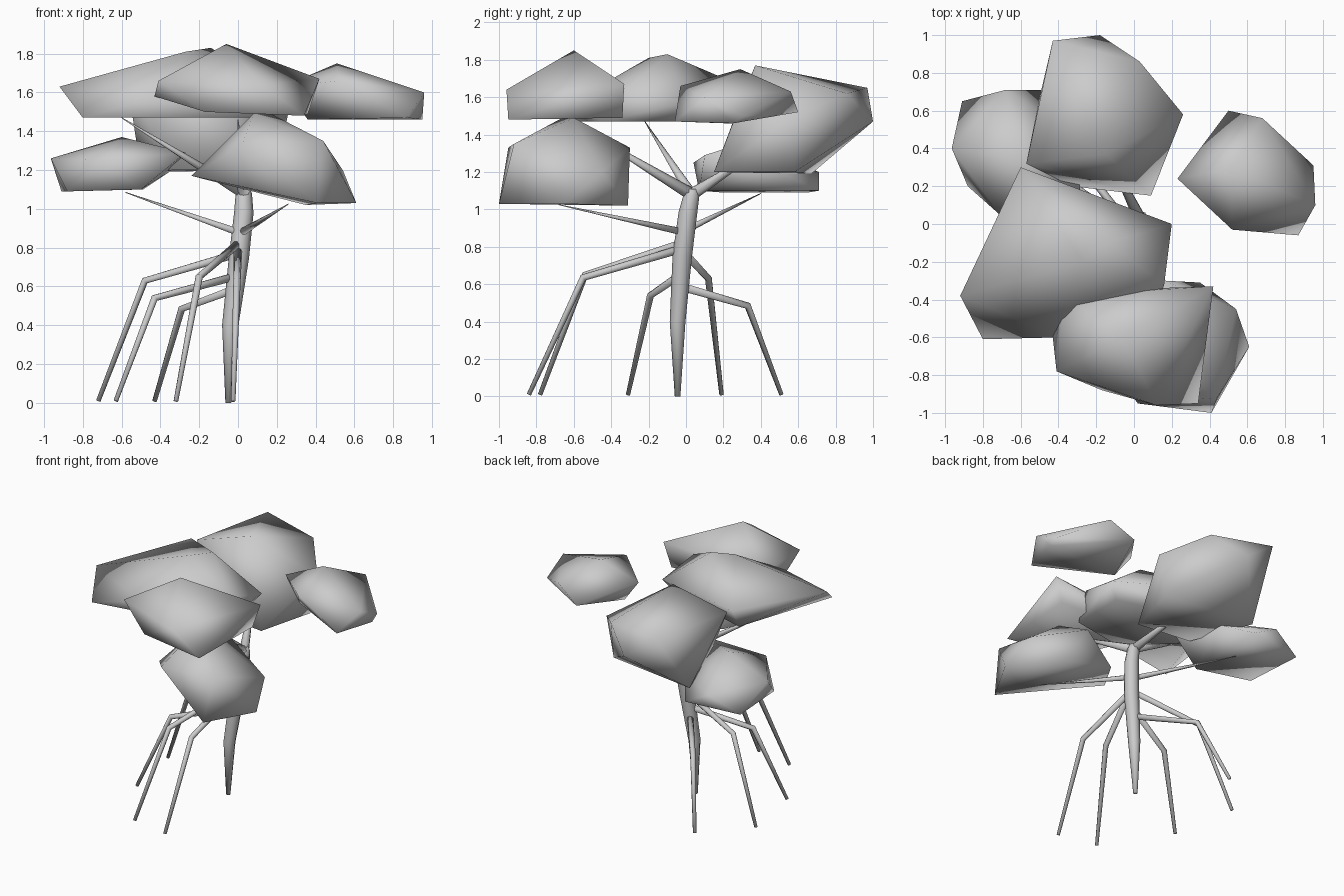
import bpy, bmesh
from mathutils import Vector


def finish(name, bm):
    bmesh.ops.recalc_face_normals(bm, faces=bm.faces[:])
    mesh = bpy.data.meshes.new(name)
    bm.to_mesh(mesh)
    bm.free()
    for p in mesh.polygons:
        p.use_smooth = True
    obj = bpy.data.objects.new(name, mesh)
    bpy.context.collection.objects.link(obj)
    return obj


def limb(name, path, radii, sides=8):
    """Tapered tube through the path points, mitred at the bends."""
    pts = [Vector(p) for p in path]
    bm = bmesh.new()
    rings = []
    for i, (p, r) in enumerate(zip(pts, radii)):
        a = (p - pts[i - 1]).normalized() if i > 0 else Vector()
        b = (pts[i + 1] - p).normalized() if i < len(pts) - 1 else Vector()
        rot = Vector((0, 0, 1)).rotation_difference((a + b).normalized())
        ring = bmesh.ops.create_circle(bm, segments=sides, radius=r)["verts"]
        for v in ring:
            v.co = p + rot @ v.co
        rings.append(ring)
    for lo, hi in zip(rings, rings[1:]):
        for k in range(sides):
            n = (k + 1) % sides
            bm.faces.new((lo[k], lo[n], hi[n], hi[k]))
    bm.faces.new(rings[0])
    bm.faces.new(rings[-1])
    return finish(name, bm)


def clump(name, *corners):
    """Faceted leaf mass: convex hull of a few corners."""
    bm = bmesh.new()
    for c in corners:
        bm.verts.new(c)
    bmesh.ops.convex_hull(bm, input=bm.verts[:])
    loose = [v for v in bm.verts if not v.link_faces]
    bmesh.ops.delete(bm, geom=loose, context='VERTS')
    return finish(name, bm)


# Trunk
limb("trunk",
     [(-0.05, -0.045, 0.0), (-0.04, -0.045, 0.4), (0.005, -0.02, 0.75),
      (0.03, 0.01, 0.98), (0.03, 0.03, 1.08), (0.03, 0.03, 1.11)],
     [0.015, 0.042, 0.052, 0.05, 0.042, 0.03])

# Stilt roots: start, knee, foot
roots = [
    [(0, -0.01, 0.77), (-0.48, 0.12, 0.63), (-0.72, 0.19, 0.01)],
    [(-0.02, -0.03, 0.65), (-0.43, -0.19, 0.54), (-0.63, -0.31, 0.01)],
    [(-0.02, -0.02, 0.585), (-0.29, 0.33, 0.485), (-0.43, 0.51, 0.01)],
    [(0, -0.02, 0.82), (-0.20, -0.54, 0.65), (-0.32, -0.78, 0.01)],
    [(0, -0.02, 0.79), (-0.005, -0.55, 0.635), (-0.025, -0.84, 0.01)],
]
for i, path in enumerate(roots):
    limb(f"stilt_root_{i + 1}", path, [0.022, 0.019, 0.012])

# Branches tapering to a point: start, tip, base radius
branches = [
    ((0, -0.02, 0.88), (-0.58, 0.40, 1.085), 0.02),
    ((0.02, -0.02, 0.88), (0.26, -0.68, 1.025), 0.02),
    ((0.03, 0.03, 1.08), (-0.60, -0.22, 1.47), 0.03),
    ((0.03, 0.03, 1.08), (0.0, -0.60, 1.46), 0.034),
    ((0.03, 0.03, 1.08), (-0.20, 0.50, 1.38), 0.034),
]
for i, (a, b, r) in enumerate(branches):
    limb(f"branch_{i + 1}", [a, b], [r, 0.002])

# Leaf clumps
clump("leaves_low_left",
      (-0.965, 0.40, 1.26), (-0.91, 0.65, 1.09), (-0.60, 0.35, 1.37),
      (-0.68, 0.71, 1.20), (-0.49, 0.71, 1.10), (-0.70, 0.04, 1.25),
      (-0.88, 0.20, 1.09), (-0.50, 0.07, 1.10), (-0.27, 0.10, 1.29),
      (-0.34, 0.50, 1.20))
clump("leaves_back",
      (-0.57, 0.32, 1.65), (-0.43, 0.97, 1.65), (-0.18, 1.00, 1.47),
      (0.03, 0.86, 1.62), (0.26, 0.58, 1.50), (0.09, 0.15, 1.20),
      (-0.15, 0.37, 1.77), (-0.33, 0.20, 1.20), (-0.50, 0.67, 1.19),
      (0.20, 0.58, 1.20))
clump("leaves_right",
      (0.23, 0.24, 1.63), (0.51, 0.29, 1.75), (0.50, 0.60, 1.52),
      (0.68, 0.56, 1.63), (0.95, 0.31, 1.50), (0.96, 0.10, 1.60),
      (0.87, -0.06, 1.47), (0.52, -0.03, 1.66), (0.36, 0.22, 1.46),
      (0.95, 0.25, 1.46))
clump("leaves_top_left",
      (-0.92, -0.38, 1.63), (-0.80, -0.61, 1.47), (-0.40, -0.60, 1.58),
      (0.16, -0.32, 1.65), (0.20, 0.00, 1.57), (-0.60, 0.30, 1.66),
      (-0.14, -0.10, 1.83), (-0.55, 0.15, 1.47), (0.12, -0.05, 1.47),
      (0.12, -0.45, 1.47), (-0.27, -0.20, 1.81))
clump("leaves_top_front",
      (-0.41, -0.78, 1.66), (-0.43, -0.60, 1.58), (-0.37, -0.38, 1.62),
      (-0.06, -0.60, 1.85), (0.42, -0.33, 1.67), (0.34, -0.95, 1.48),
      (0.12, -0.96, 1.64), (-0.17, -0.88, 1.50), (0.36, -0.34, 1.49),
      (-0.20, -0.35, 1.51))
clump("leaves_low_front",
      (-0.24, -0.60, 1.17), (0.08, -0.66, 1.49), (0.17, -0.60, 1.49),
      (0.44, -0.92, 1.35), (0.16, -0.30, 1.33), (0.61, -0.65, 1.03),
      (0.41, -1.00, 1.03), (0.02, -0.95, 1.33), (0.35, -0.31, 1.02),
      (0.54, -0.45, 1.20), (-0.08, -0.34, 1.14))
